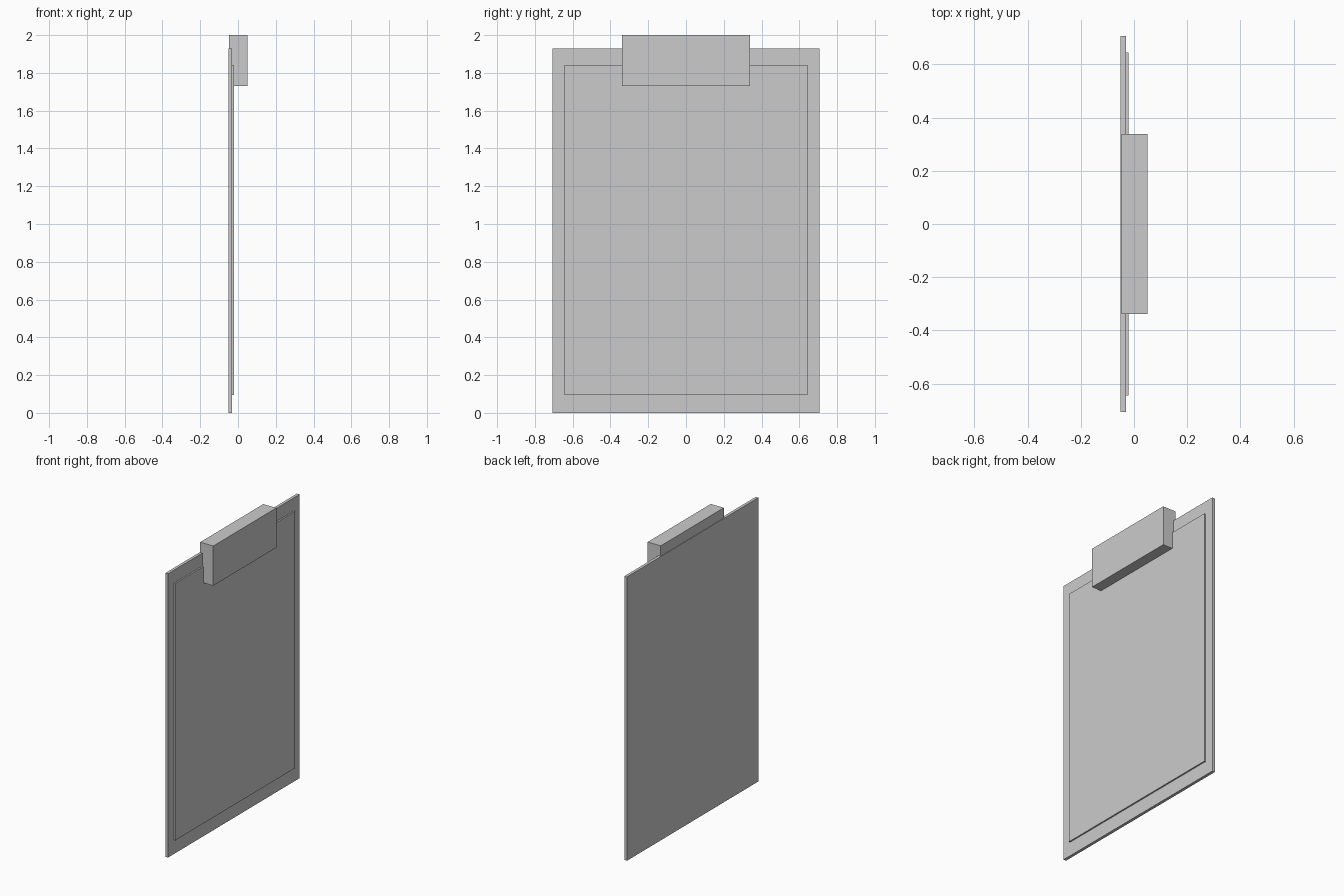
import bpy
import bmesh
from mathutils import Vector

if "Cube" in bpy.data.objects:
    bpy.data.objects.remove(bpy.data.objects["Cube"])


def box(name, x, y_half, z):
    """Flat-faced box from x and z ranges, mirrored evenly about y = 0."""
    lo, hi = Vector((x[0], -y_half, z[0])), Vector((x[1], y_half, z[1]))
    bm = bmesh.new()
    bmesh.ops.create_cube(bm, size=1)
    bmesh.ops.scale(bm, vec=hi - lo, verts=bm.verts)
    mesh = bpy.data.meshes.new(name)
    bm.to_mesh(mesh)
    bm.free()
    obj = bpy.data.objects.new(name, mesh)
    obj.location = (lo + hi) / 2
    bpy.context.collection.objects.link(obj)
    return obj


# Backing board
box("board", (-0.051, -0.031), 0.707, (0.0, 1.93))

# Paper sheet lying on the board
box("paper", (-0.032, -0.021), 0.644, (0.095, 1.842))

# Clip gripping the top edge, sunk into the board
box("clip", (-0.047, 0.051), 0.339, (1.73, 2.0))
